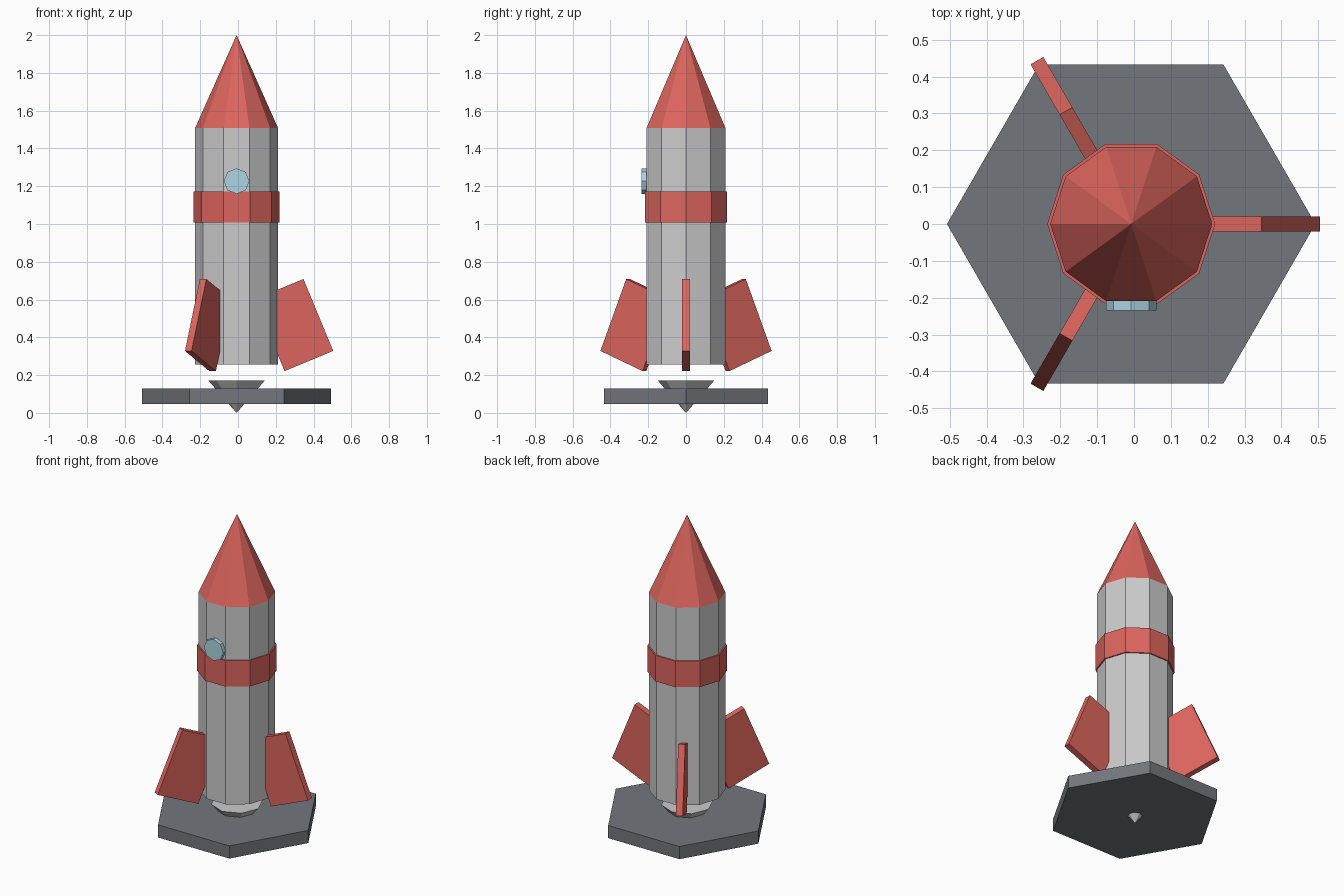
import bpy
from math import radians, pi, cos, sin
from mathutils import Matrix

if "Cube" in bpy.data.objects:
    bpy.data.objects.remove(bpy.data.objects["Cube"])

CX = -0.0075  # rocket axis in x


def material(name, color):
    m = bpy.data.materials.new(name)
    m.diffuse_color = (*color, 1)
    m.use_nodes = True
    m.node_tree.nodes["Principled BSDF"].inputs["Base Color"].default_value = m.diffuse_color
    return m


red = material("red_paint", (0.72, 0.13, 0.11))
dark = material("dark_metal", (0.17, 0.18, 0.20))
glass = material("glass", (0.42, 0.66, 0.76))


def finish(name, mat):
    ob = bpy.context.object
    ob.name = name
    if mat:
        ob.data.materials.append(mat)
    return ob


def tapered(name, sides, r_low, r_top, z_low, z_top, mat=None):
    """Upright faceted cylinder or cone with a corner pointing along +x."""
    bpy.ops.mesh.primitive_cone_add(
        vertices=sides, radius1=r_low, radius2=r_top, depth=z_top - z_low,
        location=(CX, 0, (z_low + z_top) / 2), rotation=(0, 0, pi / 2))
    return finish(name, mat)


# Launch pad and exhaust nozzle
tapered("launch_pad", 6, 0.5, 0.5, 0.048, 0.128, dark)
tapered("nozzle", 8, 0, 0.15, 0, 0.172)

# Fuselage, stripe and nose
tapered("body", 10, 0.22, 0.22, 0.257, 1.507)
tapered("stripe", 10, 0.228, 0.228, 1.007, 1.172, red)
tapered("nose_cone", 10, 0.22, 0, 1.507, 2.0, red)

# Round window on the front
bpy.ops.mesh.primitive_cylinder_add(
    vertices=8, radius=0.068, depth=0.026,
    location=(CX, -0.222, 1.227), rotation=(pi / 2, 0, 0))
finish("window", glass)

# Three tilted slab fins around the axis
for i in range(3):
    bpy.ops.mesh.primitive_cube_add(size=1)
    fin = finish(f"fin_{i + 1}", red)
    fin.matrix_world = (Matrix.Translation((CX, 0, 0))
                        @ Matrix.Rotation(radians(120 * i), 4, 'Z')
                        @ Matrix.Translation((0.304, 0, 0.465))
                        @ Matrix.Rotation(radians(-22.5), 4, 'Y')
                        @ Matrix.Diagonal((0.279, 0.04, 0.412, 1)))
